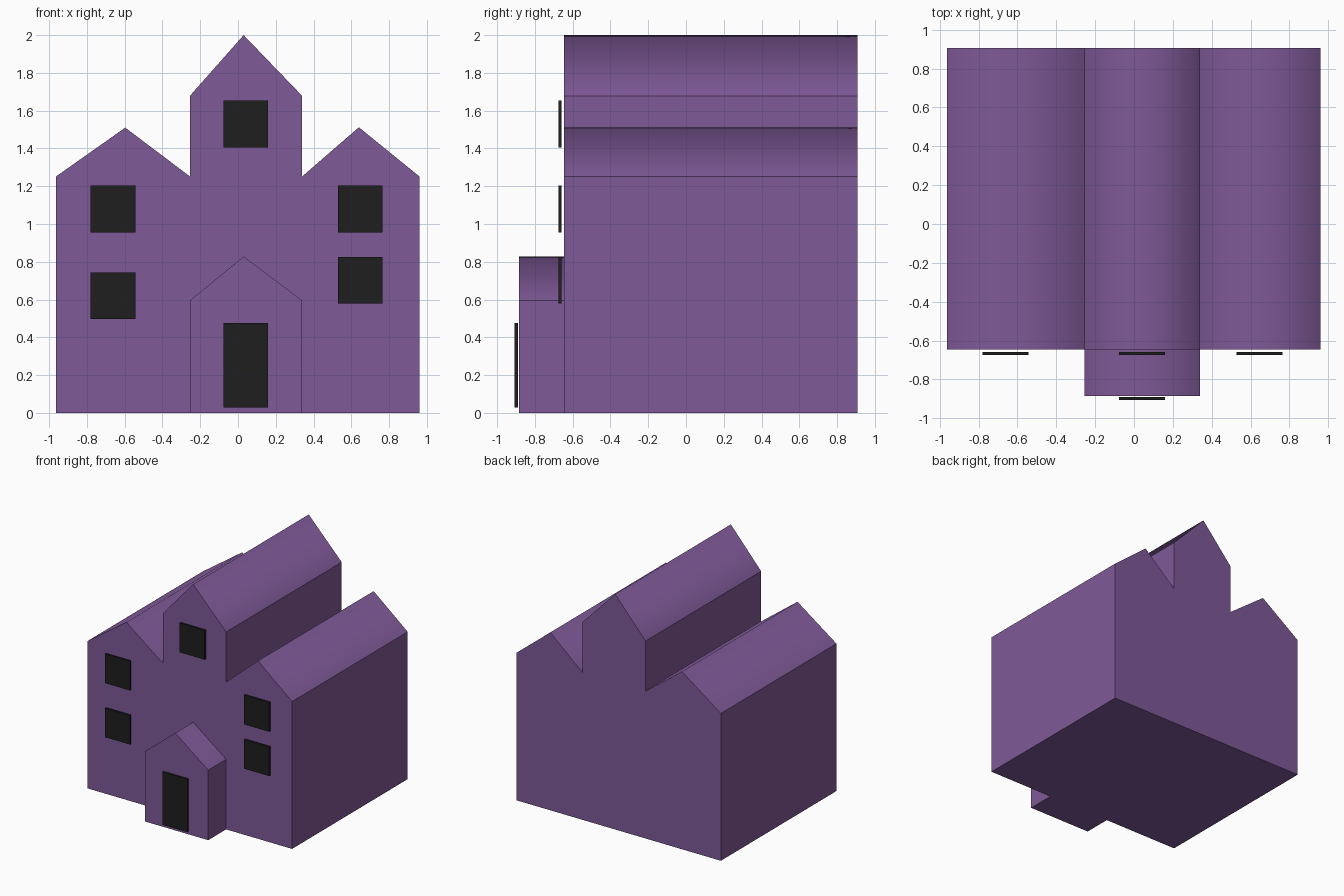
import bpy
import bmesh

if "Cube" in bpy.data.objects:
    bpy.data.objects.remove(bpy.data.objects["Cube"])


def material(name, rgb):
    mat = bpy.data.materials.new(name)
    mat.diffuse_color = (*rgb, 1)
    mat.use_nodes = True
    mat.node_tree.nodes["Principled BSDF"].inputs["Base Color"].default_value = mat.diffuse_color
    return mat


purple = material("purple_wall", (0.21, 0.10, 0.31))
black = material("black_panel", (0.013, 0.013, 0.013))


def extrude_profile(name, profile, y0, y1, mat):
    """Extrude an (x, z) outline along y; roof slopes smooth, walls flat."""
    bm = bmesh.new()
    face = bm.faces.new([bm.verts.new((x, y0, z)) for x, z in profile])
    result = bmesh.ops.extrude_face_region(bm, geom=[face], use_keep_orig=True)
    moved = [v for v in result["geom"] if isinstance(v, bmesh.types.BMVert)]
    bmesh.ops.translate(bm, verts=moved, vec=(0, y1 - y0, 0))
    bmesh.ops.recalc_face_normals(bm, faces=bm.faces)
    for f in bm.faces:
        f.smooth = 0.1 < f.normal.z < 0.95
    # triangulate the concave gable walls cleanly
    bmesh.ops.triangulate(bm, faces=[f for f in bm.faces if len(f.verts) > 4])
    mesh = bpy.data.meshes.new(name)
    bm.to_mesh(mesh)
    bm.free()
    obj = bpy.data.objects.new(name, mesh)
    bpy.context.collection.objects.link(obj)
    mesh.materials.append(mat)
    return obj


def panel(name, x0, x1, z0, z1, y0):
    """Thin dark slab standing just off the wall."""
    outline = [(x0, z0), (x1, z0), (x1, z1), (x0, z1)]
    return extrude_profile(name, outline, y0, y0 + 0.017, black)


# Main house: two side gables and a taller middle gable
house = [(-0.963, 0), (0.96, 0), (0.96, 1.252), (0.64, 1.512), (0.34, 1.252),
         (0.34, 1.678), (0.03, 2.0), (-0.255, 1.678), (-0.255, 1.252),
         (-0.597, 1.51), (-0.963, 1.252)]
extrude_profile("house_body", house, -0.645, 0.907, purple)

# Entrance porch
porch = [(-0.255, 0), (0.34, 0), (0.34, 0.595), (0.03, 0.828), (-0.255, 0.595)]
extrude_profile("porch", porch, -0.885, -0.645, purple)

# Windows and door
panel("window_left_upper", -0.78, -0.543, 0.955, 1.203, -0.675)
panel("window_left_lower", -0.78, -0.543, 0.496, 0.742, -0.675)
panel("window_right_upper", 0.529, 0.765, 0.955, 1.203, -0.675)
panel("window_right_lower", 0.529, 0.765, 0.578, 0.825, -0.675)
panel("window_middle", -0.078, 0.16, 1.405, 1.653, -0.675)
panel("door", -0.076, 0.16, 0.028, 0.477, -0.907)
